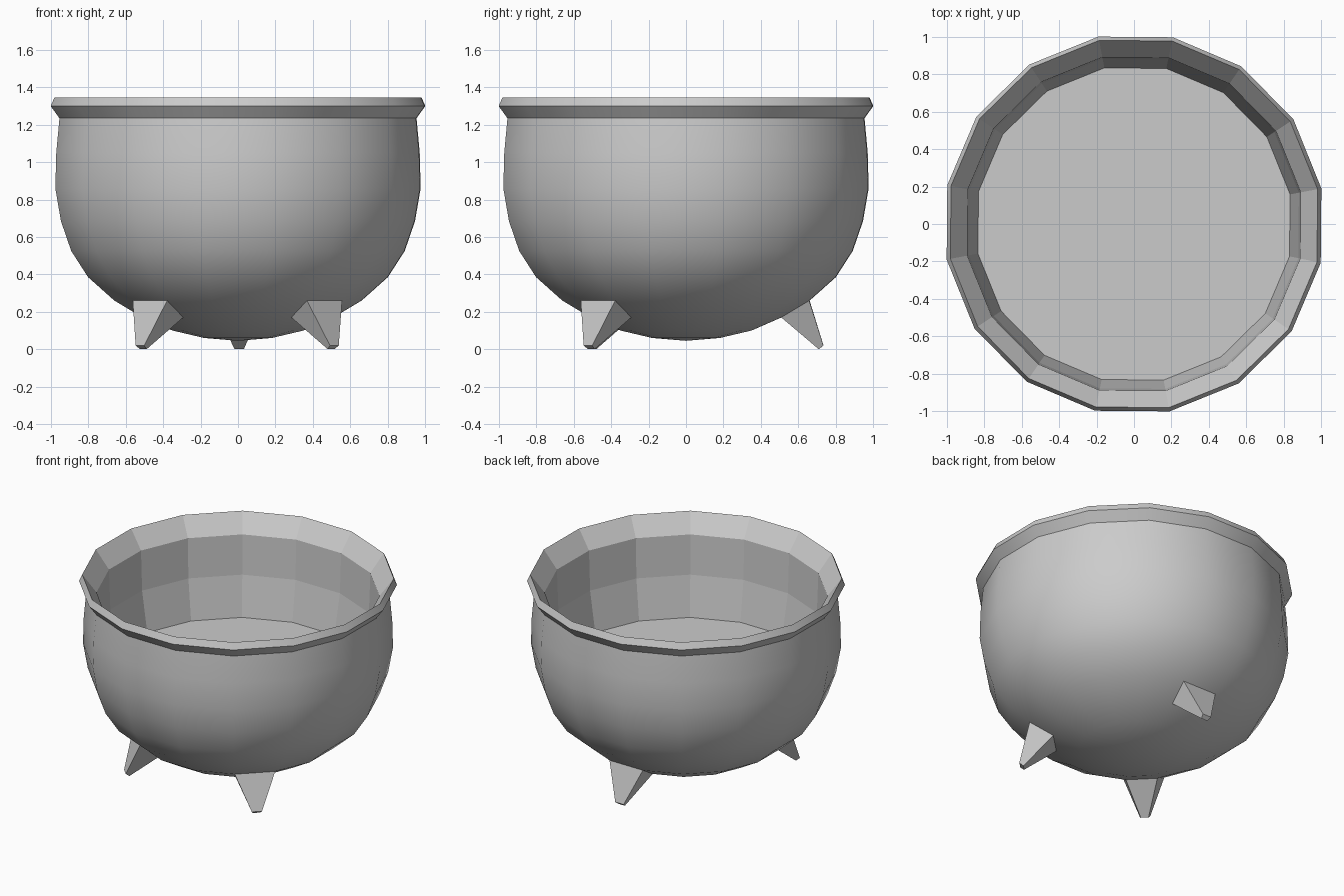
import bpy, bmesh
from math import cos, sin, tan, radians

if "Cube" in bpy.data.objects:
    bpy.data.objects.remove(bpy.data.objects["Cube"])

SIDES = 16
STEP = 360 / SIDES
TWIST = 10.75                       # angle of the first corner
FLAT = cos(radians(STEP / 2))       # flat-to-corner ratio


def add_object(name, bm):
    bmesh.ops.recalc_face_normals(bm, faces=bm.faces)
    mesh = bpy.data.meshes.new(name)
    bm.to_mesh(mesh)
    bm.free()
    obj = bpy.data.objects.new(name, mesh)
    bpy.context.collection.objects.link(obj)
    return obj


# Profile as (distance to flat side, height): bottom, outer wall, rim, inner wall, floor
outer = [(0.18, 0.06), (0.35, 0.10), (0.51, 0.17), (0.66, 0.26), (0.80, 0.385),
         (0.89, 0.525), (0.945, 0.685), (0.975, 0.86), (0.97, 1.05), (0.953, 1.235),
         (1.0, 1.30), (0.98, 1.345)]
inner = [(0.89, 1.22), (0.88, 0.94), (0.833, 0.66)]

# Cauldron bowl
bm = bmesh.new()
rings = []
for r, z in outer + inner:
    angles = [radians(TWIST + STEP * i) for i in range(SIDES)]
    rings.append([bm.verts.new((r / FLAT * cos(a), r / FLAT * sin(a), z)) for a in angles])
pole = bm.verts.new((0, 0, 0.045))
for i in range(SIDES):
    j = (i + 1) % SIDES
    bm.faces.new((pole, rings[0][j], rings[0][i]))
    for k, (low, high) in enumerate(zip(rings, rings[1:])):
        bm.faces.new((low[i], low[j], high[j], high[i]))
bm.faces.new(rings[-1])
bowl = add_object("cauldron_bowl", bm)

bpy.context.view_layer.objects.active = bowl
bowl.select_set(True)
bpy.ops.object.shade_smooth_by_angle(angle=radians(30))
bowl.select_set(False)

# Inside of the pot stays faceted
for f in bowl.data.polygons:
    c = f.center
    if f.normal.z > 0.9 or f.normal.x * c.x + f.normal.y * c.y < 0:
        f.use_smooth = False


# Tapered legs growing out of single bowl panels
def leg(name, angle):
    a = radians(angle)
    half = tan(radians(STEP / 2))
    bm = bmesh.new()

    def corner(r, w, z):
        return bm.verts.new((r * cos(a) - w * sin(a), r * sin(a) + w * cos(a), z))

    def quad(r1, w1, z1, r2, w2, z2):
        return [corner(r1, -w1, z1), corner(r1, w1, z1), corner(r2, w2, z2), corner(r2, -w2, z2)]

    top = quad(0.66, 0.66 * half, 0.26, 0.51, 0.51 * half, 0.17)
    tip = quad(0.735, 0.033, 0.02, 0.71, 0.025, 0.0)
    for i in range(4):
        j = (i + 1) % 4
        bm.faces.new((top[i], top[j], tip[j], tip[i]))
    bm.faces.new(top)
    bm.faces.new(tip)
    add_object(name, bm)


for name, panel in (("back_leg", 4), ("front_left_leg", 10), ("front_right_leg", 14)):
    leg(name, TWIST - STEP / 2 + STEP * panel)
